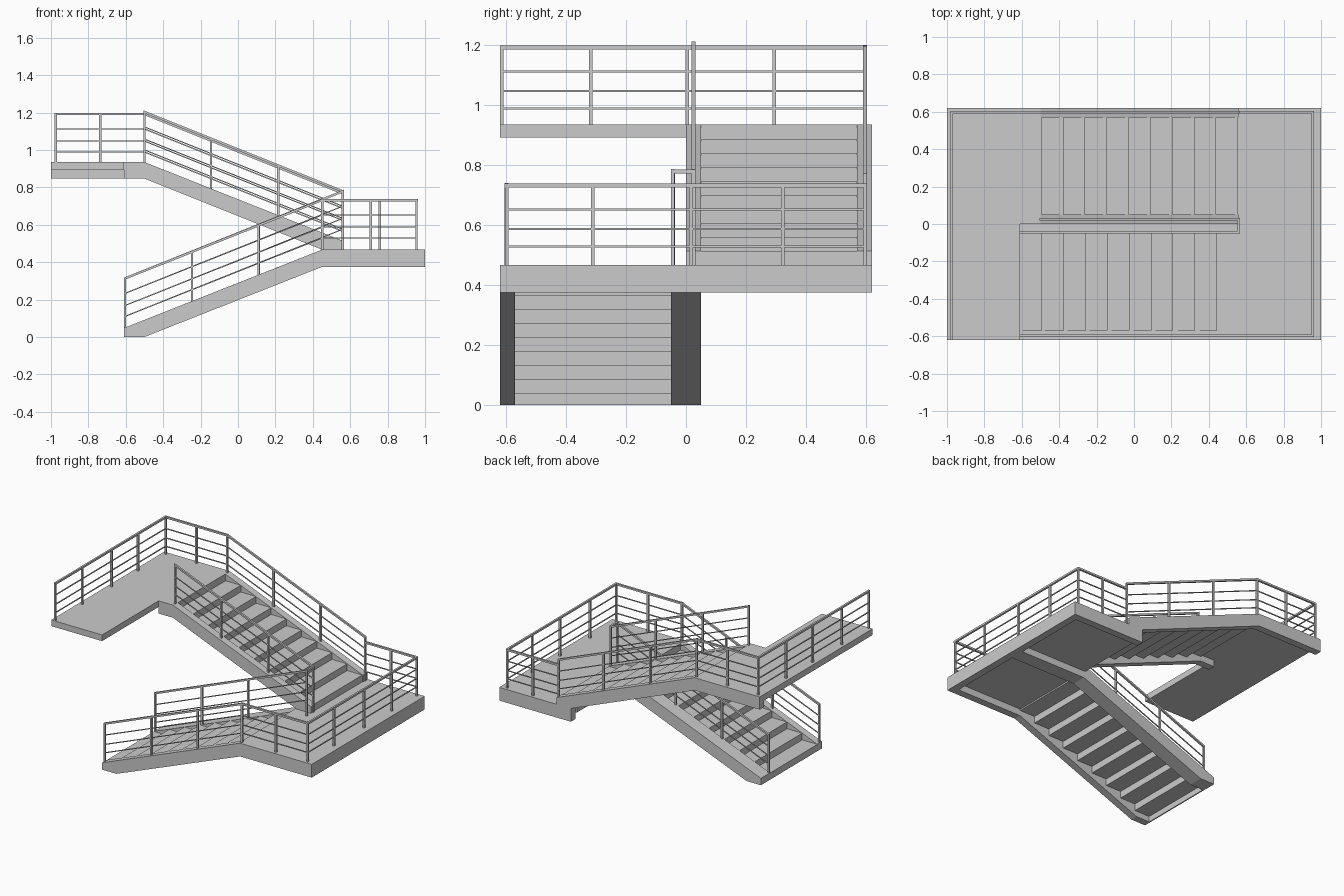
import bpy, bmesh
from mathutils import Vector

if "Cube" in bpy.data.objects:
    bpy.data.objects.remove(bpy.data.objects["Cube"])

RUN, RISE = 0.1167, 0.0467      # tread depth and riser height
MID, TOP = 0.467, 0.935         # landing heights


def finish(name, bm):
    bmesh.ops.recalc_face_normals(bm, faces=bm.faces)
    me = bpy.data.meshes.new(name)
    bm.to_mesh(me)
    bm.free()
    ob = bpy.data.objects.new(name, me)
    bpy.context.collection.objects.link(ob)
    return ob


def prism(bm, pts, offset):
    """Closed solid: polygon pts swept along offset."""
    a = [bm.verts.new(p) for p in pts]
    b = [bm.verts.new(Vector(p) + Vector(offset)) for p in pts]
    bm.faces.new(a)
    bm.faces.new(b[::-1])
    n = len(a)
    for i in range(n):
        bm.faces.new((a[i], b[i], b[(i + 1) % n], a[(i + 1) % n]))


def side_profile(name, xz, y0, y1):
    bm = bmesh.new()
    prism(bm, [(x, y0, z) for x, z in xz], (0, y1 - y0, 0))
    return finish(name, bm)


def box(bm, x0, x1, y0, y1, z0, z1):
    prism(bm, [(x0, y0, z0), (x1, y0, z0), (x1, y1, z0), (x0, y1, z0)], (0, 0, z1 - z0))


def slab(name, *b):
    bm = bmesh.new()
    box(bm, *b)
    return finish(name, bm)


def beam(bm, p, q, s):
    """Square bar from p to q with upright ends."""
    p, q = Vector(p), Vector(q)
    d = q - p
    side = Vector((-d.y, d.x, 0)).normalized() * s / 2
    up = Vector((0, 0, s / 2))
    prism(bm, [p + side + up, p - side + up, p - side - up, p + side - up], d)


def railing(name, segments):
    """segments: (start, end, post fractions, post foot drop); points are handrail centres."""
    bm = bmesh.new()
    for p, q, posts in segments:
        p, q = Vector(p), Vector(q)
        d = (q - p).normalized() * 0.006
        beam(bm, p - d, q + d, 0.013)
        if (q - p).length > 0.1:
            for drop in (0.08, 0.145, 0.203):
                o = Vector((0, 0, drop))
                beam(bm, p - o, q - o, 0.006)
        for t in posts:
            c = p.lerp(q, t)
            box(bm, c.x - .006, c.x + .006, c.y - .006, c.y + .006, c.z - 0.268, c.z)
    return finish(name, bm)


def steps(name, x0, z0, sx, y0, y1):
    """Folded sheet of ten risers and nine treads climbing in direction sx."""
    t = 0.008
    top, under = [], []
    for k in range(10):
        x, z = x0 + sx * RUN * k, z0 + RISE * k
        top += [(x, z), (x, z + RISE)]
        under += [(x + sx * t, z - (t if k else 0)), (x + sx * t, z + RISE - t)]
    return side_profile(name, top + under[::-1], y0, y1)


# Lower flight: stringers continue under the middle landing
low = [(-.61, 0), (-.5, 0), (.45, .375), (1, .375), (1, MID), (.45, MID), (-.61, .048)]
side_profile("lower_outer_stringer", low, -.62, -.57)
side_profile("lower_inner_stringer", low[:3] + [(.95, .375), (.95, MID)] + low[5:], -.05, .05)
steps("lower_steps", -.61, 0, 1, -.57, -.05)

# Middle landing: thin deck with edge frame
slab("middle_landing_deck", .44, .95, -.57, .57, MID - .045, MID)
slab("middle_landing_end_beam", .95, 1, -.57, .62, .375, MID)
slab("middle_landing_back_beam", .45, .95, .57, .62, .375, MID)

# Upper flight: outer stringer continues along the top landing
up = [(.56, MID), (.56, .514), (-.5, TOP)]
side_profile("upper_inner_stringer",
             up + [(-.61, TOP), (-.61, .847), (-.5, .847), (.45, MID)], 0, .05)
side_profile("upper_outer_stringer",
             up + [(-1, TOP), (-1, .847), (-.5, .847), (.45, MID)], .57, .62)
steps("upper_steps", .556, MID, -1, .05, .57)

# Top landing, with a tongue reaching the upper flight
side = [(-1, -.62), (-.61, -.62), (-.61, 0), (-.61, .05), (-.495, .05), (-.495, .57), (-1, .57)]
bm = bmesh.new()
prism(bm, [(x, y, TOP - .043) for x, y in side], (0, 0, .043))
finish("top_landing_deck", bm)

# Outer railings
thirds = (0, 1 / 3, 2 / 3)
L, T = MID + .265, TOP + .257
railing("lower_outer_railing", [
    ((-.604, -.598, .313), (.45, -.598, L), (0, .34, .677, 1)),
    ((.45, -.598, L), (.955, -.598, L), (.515, 1)),
    ((.955, -.598, L), (.955, .597, L), (.24, .515, .77, 1)),
    ((.955, .597, L), (.56, .597, L), (.5, 1))])
railing("upper_outer_railing", [
    ((.56, .597, .768), (-.5, .597, T), (0, .325, .665, 1)),
    ((-.5, .597, T), (-.974, .597, T), (.5, 1)),
    ((-.974, .597, T), (-.974, -.614, T), (.25, .49, .755, 1))])

# Inner railing: up the lower flight, across, and on up the upper flight
railing("inner_railing", [
    ((-.604, -.044, .313), (.56, -.044, .779), (0, .308, .614)),
    ((.56, -.044, .779), (.56, .025, .779), ()),
    ((.56, .025, .779), (-.5, .025, 1.203), (.325, .665, 1))])
bm = bmesh.new()
for y in (-.044, .025):
    box(bm, .554, .566, y - .006, y + .006, MID, .779)
finish("inner_turn_posts", bm)
